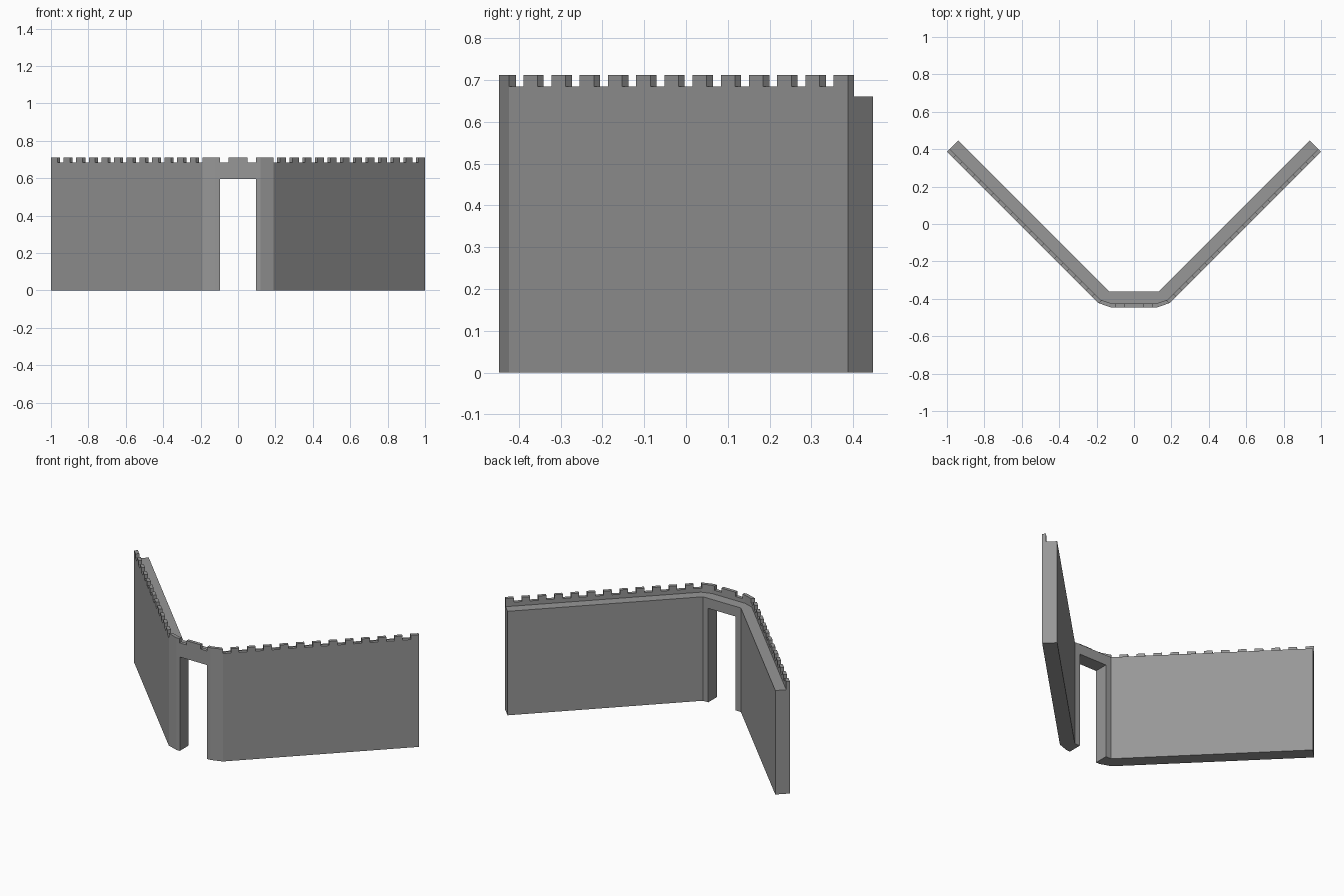
import bpy, bmesh
from mathutils import Vector

if "Cube" in bpy.data.objects:
    bpy.data.objects.remove(bpy.data.objects["Cube"])


def prism(bm, pts, z0, z1):
    face = bm.faces.new([bm.verts.new((x, y, z0)) for x, y in pts])
    res = bmesh.ops.extrude_face_region(bm, geom=[face])
    top = [v for v in res["geom"] if isinstance(v, bmesh.types.BMVert)]
    bmesh.ops.translate(bm, vec=(0, 0, z1 - z0), verts=top)


def make(name, prisms):
    bm = bmesh.new()
    for p in prisms:
        prism(bm, *p)
    bmesh.ops.recalc_face_normals(bm, faces=bm.faces[:])
    me = bpy.data.meshes.new(name)
    bm.to_mesh(me)
    bm.free()
    me.materials.append(stone)
    ob = bpy.data.objects.new(name, me)
    bpy.context.collection.objects.link(ob)
    return ob


def mirrored(half):
    # right-hand points followed by their left-hand copies
    return half + [(-x, y) for x, y in reversed(half)]


# Dark grey stone
stone = bpy.data.materials.new("dark_stone")
stone.diffuse_color = (0.31, 0.31, 0.31, 1)
stone.use_nodes = True
stone.node_tree.nodes["Principled BSDF"].inputs["Base Color"].default_value = stone.diffuse_color

TOP, CRENEL, WALK = 0.712, 0.685, 0.66
bend, end = Vector((0.19, -0.423)), Vector((1.0, 0.387))

# Full-height wall: straight wings, chamfered corners and a flat gate front
outer = [(0.12, -0.447), tuple(bend), tuple(end)]
inner = [(0.94, 0.447), (0.133, -0.36)]
wall = make("crenellated_wall", [(mirrored(outer + inner), 0, TOP)])

# Walkway behind the thin parapet
walkway = make("walkway_cutter", [(mirrored(
    [(0.116, -0.426), (0.178, -0.405), (1.283, 0.70)]), WALK, 0.8)])

# Gate opening
gate = make("gate_cutter", [([(-0.096, -0.6), (0.096, -0.6),
                              (0.096, -0.2), (-0.096, -0.2)], -0.1, 0.596)])

# Gaps between merlons: twelve per wing, two over the gate
gaps = []
step = (end - bend) / 24
out = Vector((1, -1)).normalized() * 0.035
for i in range(0, 24, 2):
    a, b = bend + step * i, bend + step * (i + 1)
    gaps.append([tuple(p) for p in (a + out, b + out, b - out, a - out)])
gaps.append([(0.05, -0.48), (0.097, -0.48), (0.097, -0.41), (0.05, -0.41)])
gaps += [[(-x, y) for x, y in q] for q in gaps]
crenels = make("crenel_cutter", [(q, CRENEL, 0.75) for q in gaps])

# Carve the wall
bpy.context.view_layer.objects.active = wall
for cutter in (walkway, gate, crenels):
    mod = wall.modifiers.new(cutter.name, "BOOLEAN")
    mod.operation, mod.solver, mod.object = "DIFFERENCE", "EXACT", cutter
    bpy.ops.object.modifier_apply(modifier=mod.name)
    bpy.data.objects.remove(cutter)
